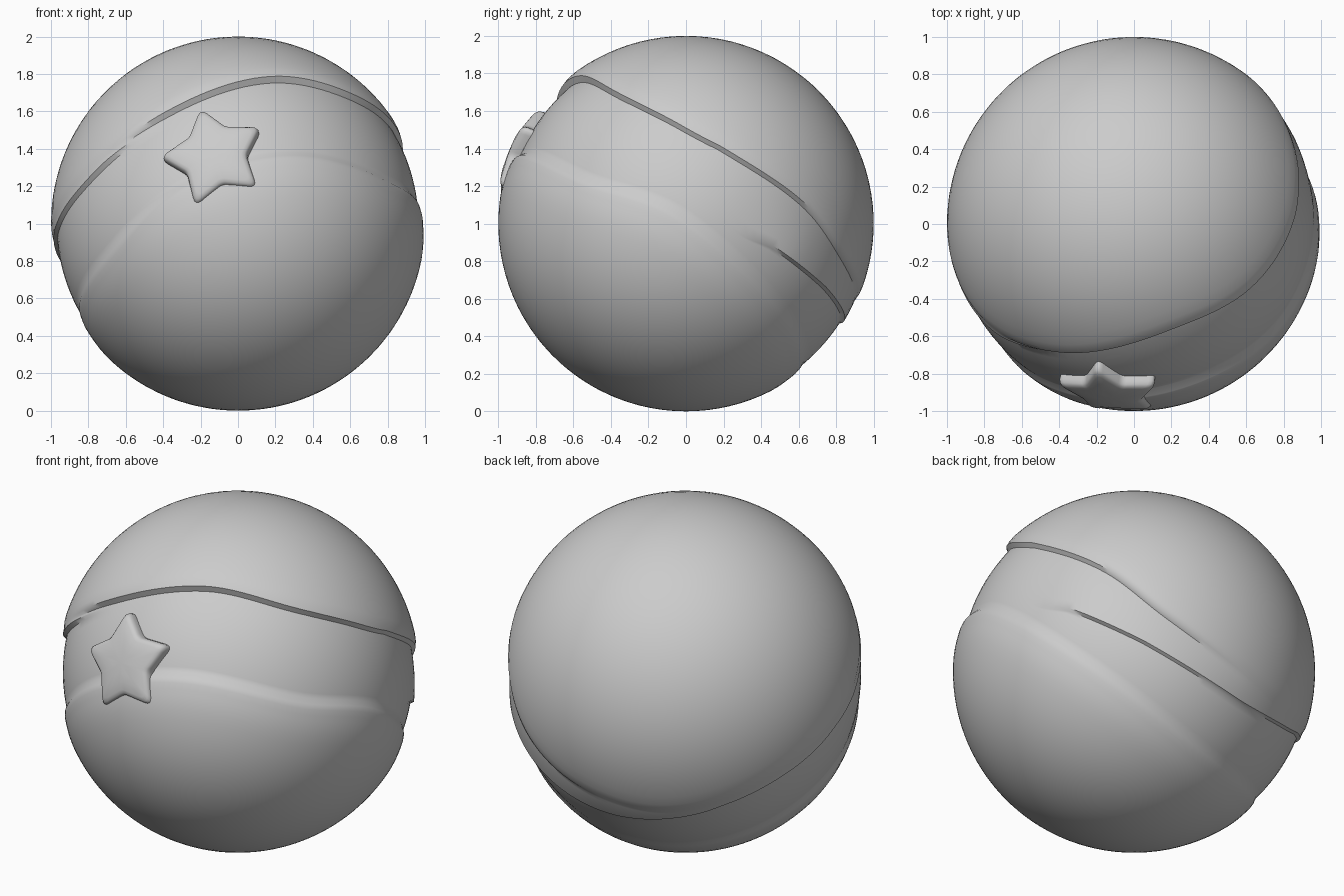
import bpy
import bmesh
import math
from mathutils import Vector

if "Cube" in bpy.data.objects:
    bpy.data.objects.remove(bpy.data.objects["Cube"], do_unlink=True)

grey = bpy.data.materials.new("plain grey")
grey.use_nodes = True
grey.diffuse_color = (0.6, 0.6, 0.6, 1)
grey.node_tree.nodes["Principled BSDF"].inputs["Base Color"].default_value = (0.6, 0.6, 0.6, 1)

CENTRE = Vector((0, 0, 1))

# Tilted frame of the wrapped band
axis = Vector((-0.25, 0.568, 0.784)).normalized()
side = (Vector((1, 0, 0)) - axis * axis.x).normalized()
back = axis.cross(side)


def loop_value(keys, angle):
    """Smooth periodic curve through (degrees, value) keys."""
    n = len(keys)
    for i in range(n):
        a0, v1 = keys[i]
        a1, v2 = keys[(i + 1) % n]
        span = (a1 - a0) % 360
        t = ((angle - a0) % 360) / span
        if t < 1:
            v0, v3 = keys[i - 1][1], keys[(i + 2) % n][1]
            m1, m2 = (v2 - v0) / 2, (v3 - v1) / 2
            return ((2 * t**3 - 3 * t**2 + 1) * v1 + (t**3 - 2 * t**2 + t) * m1
                    + (3 * t**2 - 2 * t**3) * v2 + (t**3 - t**2) * m2)


def ramp(keys, angle):
    """Eased values without overshoot."""
    n = len(keys)
    for i in range(n):
        a0, v0 = keys[i]
        a1, v1 = keys[(i + 1) % n]
        t = ((angle - a0) % 360) / ((a1 - a0) % 360)
        if t < 1:
            return v0 + (v1 - v0) * t * t * (3 - 2 * t)


def make_object(name, bm):
    bmesh.ops.recalc_face_normals(bm, faces=bm.faces)
    mesh = bpy.data.meshes.new(name)
    bm.to_mesh(mesh)
    bm.free()
    mesh.materials.append(grey)
    obj = bpy.data.objects.new(name, mesh)
    bpy.context.collection.objects.link(obj)
    bpy.ops.object.select_all(action="DESELECT")
    obj.select_set(True)
    bpy.context.view_layer.objects.active = obj
    bpy.ops.object.shade_smooth_by_angle(angle=math.radians(45))
    return obj


def skin(bm, rings):
    for a, b in zip(rings, rings[1:]):
        for i in range(len(a)):
            j = (i + 1) % len(a)
            bm.faces.new((a[i], a[j], b[j], b[i]))


def cap(bm, ring, point):
    tip = bm.verts.new(point)
    for i in range(len(ring)):
        bm.faces.new((ring[i], ring[(i + 1) % len(ring)], tip))


# Edges of the band: top edge, overlapping fold, bottom edge
top_edge = [(-182, .2), (-167, .15), (-144, .12), (-115, .17), (-75, .25), (-44, .19),
            (-17, .19), (-6, .21), (29, .26), (55, .22), (90, .21), (112, .2), (148, .24)]
fold_edge = [(-182, .2), (-167, .15), (-144, .12), (-115, .17), (-75, .25), (-44, .19),
             (-17, .06), (13, -.1), (28, -.04), (54, .02), (94, .08), (121, .16), (148, .235)]
low_edge = [(-152, -.35), (-114, -.3), (-80, -.28), (-38, -.33), (-5, -.24),
            (45, -.26), (90, -.28), (160, -.24)]
depth_keys = [(-75, .045), (0, .035), (90, .025), (180, .03)]
top_step = [(-150, 0), (-110, 1), (60, 1), (115, 0)]
fold_step = [(-150, 0), (-110, 1), (10, 1), (50, 0)]


def column(angle):
    """Latitude and radius pairs from the upper pole to the lower one."""
    top = math.asin(loop_value(top_edge, angle))
    fold = min(math.asin(loop_value(fold_edge, angle)), top - .03)
    low = math.asin(loop_value(low_edge, angle))
    depth = ramp(depth_keys, angle)
    a = 1 - depth * ramp(top_step, angle)
    b = 1 - depth * ramp(fold_step, angle)
    rows = []

    def span(lat0, lat1, r0, r1, count):
        for k in range(count):
            t = k / (count - 1)
            rows.append((lat0 + (lat1 - lat0) * t, r0 + (r1 - r0) * t))

    pole = math.pi / 2
    span(pole - .05, top + .07, 1, 1, 22)
    span(top + .03, top, .997, .99, 2)
    span(top - .015, fold, min(a, .99), min(b, .99), 7)
    span(fold - .015, low + .06, min(1 - depth, .99), 1 - depth, 9)
    span(low + .03, low, 1 - depth, .984, 2)
    span(low - .03, low - .13, .99, .998, 4)
    span(low - .18, .05 - pole, 1, 1, 20)
    return rows


# Ball with the band wrapped around it
bm = bmesh.new()
COLUMNS = 120
grid = []
for c in range(COLUMNS):
    deg = 360 * c / COLUMNS
    phi = math.radians(deg)
    out = side * math.cos(phi) + back * math.sin(phi)
    grid.append([bm.verts.new(CENTRE + r * (out * math.cos(lat) + axis * math.sin(lat)))
                 for lat, r in column(deg)])
rings = [list(ring) for ring in zip(*grid)]
skin(bm, rings)
cap(bm, rings[0], CENTRE + axis)
cap(bm, rings[-1], CENTRE - axis)
make_object("wrapped_ball", bm)

# Rounded star badge that follows the ball
facing = Vector((-.13, -.92, .37)).normalized()
across = (Vector((1, 0, 0)) - facing * facing.x).normalized()
upward = across.cross(facing) * -1
if upward.z < 0:
    upward.negate()

corners = []
for k in range(10):
    a = math.radians(33 + 36 * k)
    corners.append(Vector((math.cos(a), math.sin(a))) * (.18 if k % 2 else .315))
outline = []
for k, p in enumerate(corners):
    cut = .12 if k % 2 else .25
    start = p.lerp(corners[k - 1], cut)
    end = p.lerp(corners[(k + 1) % 10], cut)
    for s in range(5):
        t = s / 4
        outline.append(start.lerp(p, t).lerp(p.lerp(end, t), t))

bm = bmesh.new()
rings = []
for scale, radius in [(1.04, .92), (1.02, .96), (1, .985), (.96, 1.003), (.9, 1.013),
                      (.8, 1.017), (.55, 1.02), (.3, 1.02)]:
    rings.append([bm.verts.new(CENTRE + radius * (
        facing + across * p.x * scale + upward * p.y * scale).normalized()) for p in outline])
skin(bm, rings)
cap(bm, rings[-1], CENTRE + facing * 1.02)
make_object("star_badge", bm)
